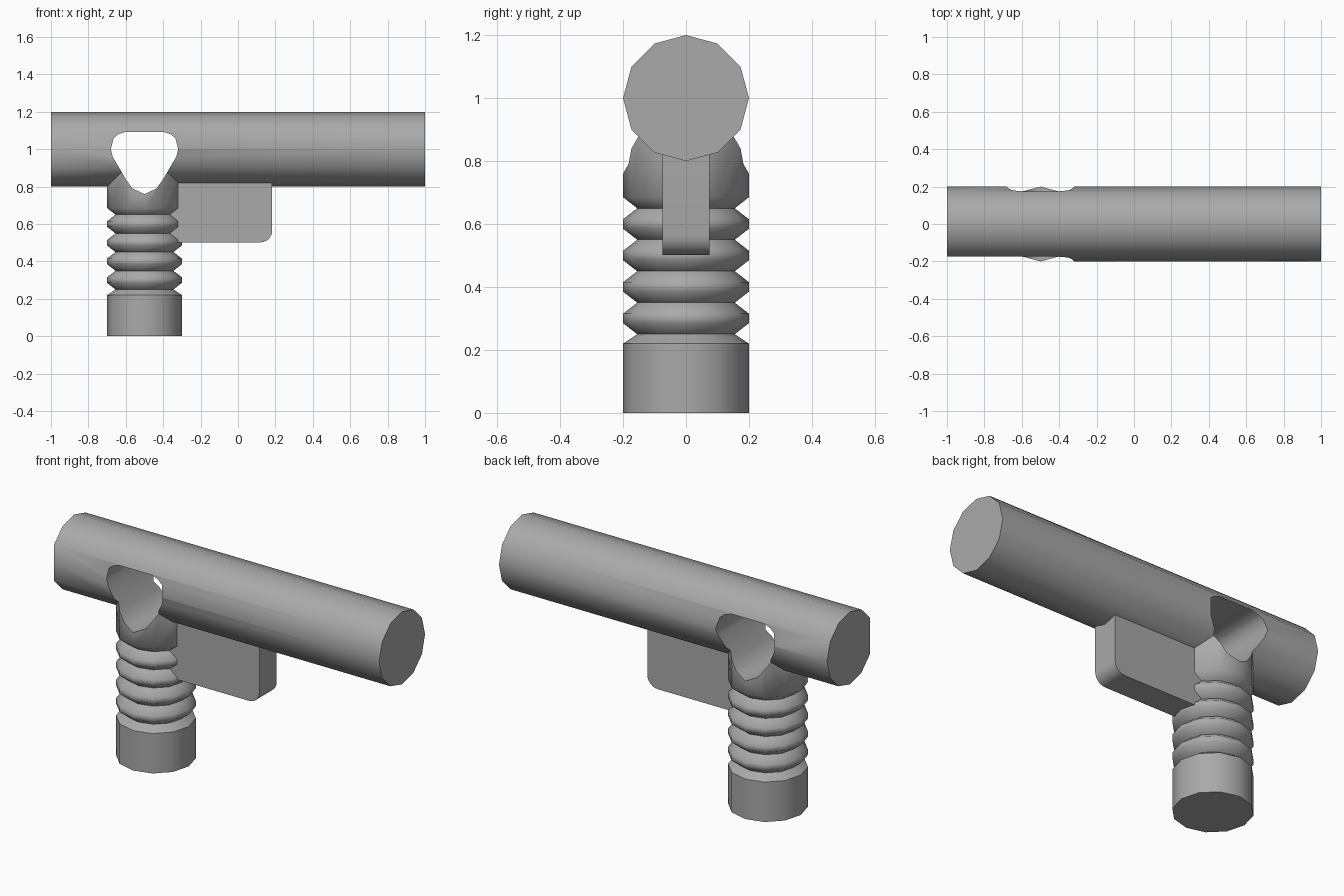
import bpy, bmesh, math
from math import sin, cos, pi, radians
from mathutils import Matrix

cube = bpy.data.objects.get("Cube")
if cube:
    bpy.data.objects.remove(cube, do_unlink=True)

grey = bpy.data.materials.new("plain grey")
grey.use_nodes = True
colour = (0.4, 0.4, 0.4, 1)
grey.diffuse_color = colour
grey.node_tree.nodes["Principled BSDF"].inputs["Base Color"].default_value = colour

HANDLE_X, BARREL_Z, R, SIDES = -0.5, 1.0, 0.2, 12


def finish(name, bm):
    bmesh.ops.recalc_face_normals(bm, faces=bm.faces)
    mesh = bpy.data.meshes.new(name)
    bm.to_mesh(mesh)
    bm.free()
    mesh.materials.append(grey)
    ob = bpy.data.objects.new(name, mesh)
    bpy.context.collection.objects.link(ob)
    return ob


def turned(name, profile, matrix):
    """Twelve-sided solid from (radius, height) pairs, capped at both ends."""
    bm = bmesh.new()
    rings = [[bm.verts.new((r * cos(2 * pi * i / SIDES), r * sin(2 * pi * i / SIDES), z))
              for i in range(SIDES)] for r, z in profile]
    for a, b in zip(rings, rings[1:]):
        for i in range(SIDES):
            j = (i + 1) % SIDES
            bm.faces.new((a[i], a[j], b[j], b[i]))
    bm.faces.new(rings[0])
    bm.faces.new(rings[-1])
    bm.transform(matrix)
    return finish(name, bm)


def plate(name, outline, half_depth):
    """Extrude an (x, z) outline along y."""
    bm = bmesh.new()
    face = bm.faces.new([bm.verts.new((x, -half_depth, z)) for x, z in outline])
    new = bmesh.ops.extrude_face_region(bm, geom=[face])["geom"]
    bmesh.ops.translate(bm, vec=(0, 2 * half_depth, 0),
                        verts=[g for g in new if isinstance(g, bmesh.types.BMVert)])
    return finish(name, bm)


def activate(ob):
    bpy.ops.object.select_all(action="DESELECT")
    ob.select_set(True)
    bpy.context.view_layer.objects.active = ob


def combine(ob, other, operation):
    mod = ob.modifiers.new(operation.lower(), "BOOLEAN")
    mod.operation, mod.object, mod.solver = operation, other, "EXACT"
    activate(ob)
    bpy.ops.object.modifier_apply(modifier=mod.name)
    bpy.data.objects.remove(other, do_unlink=True)


# Barrel lying along x
body = turned("barrel_and_handle", [(R, -1), (R, 1)],
              Matrix.Translation((0, 0, BARREL_Z)) @ Matrix.Rotation(pi / 2, 4, "Y"))

# Handle with a plain foot, four grip ridges and a collar
neck = 0.155
profile = [(R, 0), (R, 0.22), (neck, 0.25)]
for k in range(4):
    mid = 0.3 + 0.1 * k
    profile += [(R, mid - 0.015), (R, mid + 0.015), (neck, mid + 0.05)]
profile += [(R, 0.685), (R, 0.97)]
handle = turned("handle", profile, Matrix.Translation((HANDLE_X, 0, 0)))
combine(body, handle, "UNION")

# Rounded, tapering hole straight through
half = [(0, 0.76), (0.065, 0.79), (0.1, 0.84), (0.17, 0.96),
        (0.18, 1.0), (0.165, 1.06), (0.14, 1.08), (0.1, 1.093)]
outline = [(HANDLE_X + x, z) for x, z in half]
outline += [(HANDLE_X - x, z) for x, z in reversed(half[1:])]
combine(body, plate("hole_cutter", outline, 0.4), "DIFFERENCE")

# Flattened front strip between the hole and the near end
for v in body.data.vertices:
    if v.co.x < -0.62 and v.co.y < -0.174 and v.co.z > 0.91:
        v.co.y = -R * cos(pi / 6)

# Guard plate with one rounded lower corner
cx, cz, cr = 0.12, 0.565, 0.063
corner = [(cx + cr * sin(radians(a)), cz - cr * cos(radians(a))) for a in range(0, 91, 15)]
guard = plate("guard", [(-0.37, 0.502)] + corner + [(cx + cr, 0.86), (-0.37, 0.86)], 0.075)

for ob in (body, guard):
    activate(ob)
    bpy.ops.object.shade_smooth_by_angle(angle=radians(54))
